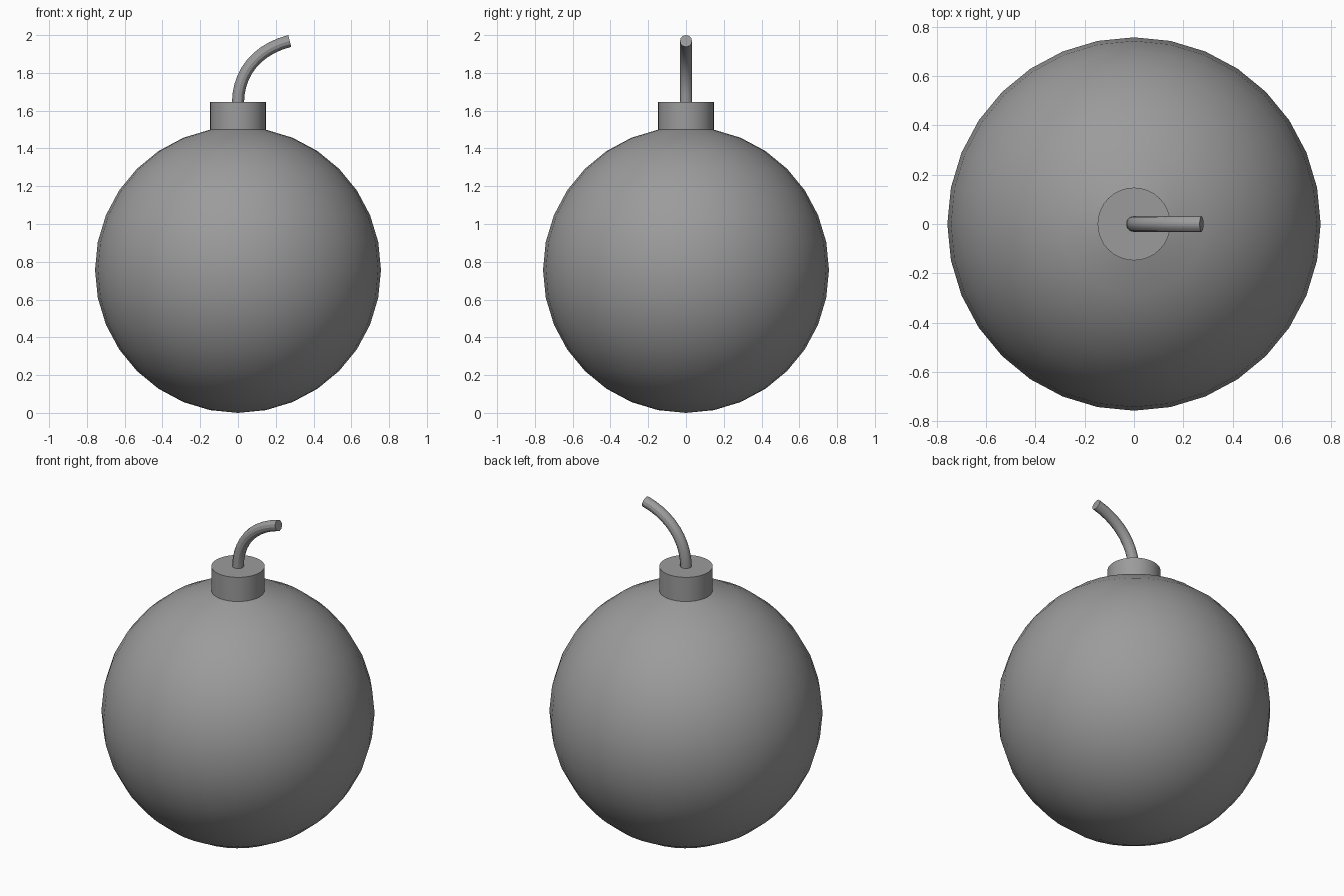
import bpy, bmesh
from mathutils import Vector

if "Cube" in bpy.data.objects:
    bpy.data.objects.remove(bpy.data.objects["Cube"])

R = 0.757
NECK_TOP = 1.647

dark = bpy.data.materials.new("dark_iron")
dark.diffuse_color = (0.33, 0.33, 0.33, 1)
dark.use_nodes = True
dark.node_tree.nodes["Principled BSDF"].inputs["Base Color"].default_value = dark.diffuse_color


def finish(obj):
    """Smooth shading with sharp edges kept, dark colour."""
    bpy.ops.object.select_all(action="DESELECT")
    bpy.context.view_layer.objects.active = obj
    obj.select_set(True)
    if obj.type == "CURVE":
        bpy.ops.object.convert(target="MESH")
        obj = bpy.context.view_layer.objects.active
    bpy.ops.object.shade_smooth_by_angle()
    obj.data.materials.clear()
    obj.data.materials.append(dark)


# Body: sphere whose top cap is extruded into the neck and flattened
bm = bmesh.new()
bmesh.ops.create_uvsphere(bm, u_segments=32, v_segments=16, radius=R)
bmesh.ops.translate(bm, vec=Vector((0, 0, R)), verts=bm.verts)
pole = max(bm.verts, key=lambda v: v.co.z)
cap_faces = list(pole.link_faces)
cap = bmesh.ops.extrude_face_region(bm, geom=cap_faces)
for v in [g for g in cap["geom"] if isinstance(g, bmesh.types.BMVert)]:
    v.co.z = NECK_TOP
bmesh.ops.delete(bm, geom=[f for f in cap_faces if f.is_valid], context="FACES")
bmesh.ops.recalc_face_normals(bm, faces=bm.faces)
mesh = bpy.data.meshes.new("body")
bm.to_mesh(mesh)
bm.free()
body = bpy.data.objects.new("body", mesh)
bpy.context.collection.objects.link(body)
finish(body)

# Fuse: round tube along a bent path, with closed ends
curve = bpy.data.curves.new("fuse", "CURVE")
curve.dimensions = "3D"
curve.bevel_depth = 0.032
curve.bevel_resolution = 4
curve.use_fill_caps = True
curve.resolution_u = 10
spline = curve.splines.new("BEZIER")
spline.bezier_points.add(1)
path = [((0, 0, 1.54), (0, 0, 1.64), (0, 0, 1.80)),
        ((0.10, 0, 1.925), (0.274, 0, 1.969), (0.40, 0, 2.0))]
for p, (left, co, right) in zip(spline.bezier_points, path):
    p.handle_left_type = p.handle_right_type = "FREE"
    p.handle_left, p.co, p.handle_right = left, co, right
fuse = bpy.data.objects.new("fuse", curve)
bpy.context.collection.objects.link(fuse)
finish(fuse)
